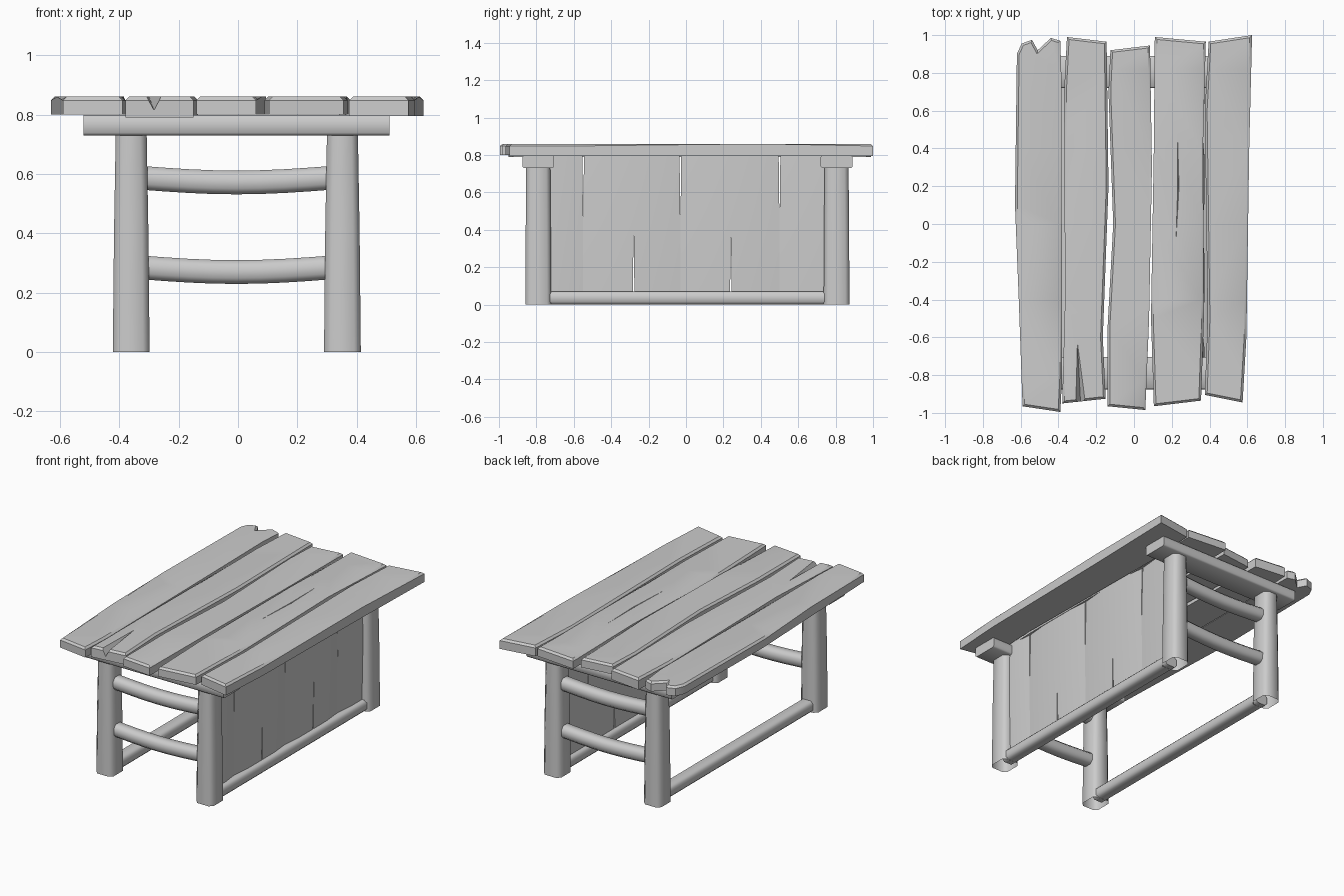
import bpy, bmesh, math
from mathutils import Vector

cube = bpy.data.objects.get("Cube")
if cube:
    bpy.data.objects.remove(cube, do_unlink=True)

wood = bpy.data.materials.new("grey_wood")
wood.use_nodes = True
GREY = (0.6, 0.6, 0.6, 1)
wood.diffuse_color = GREY
wood.node_tree.nodes["Principled BSDF"].inputs["Base Color"].default_value = GREY


def finish(bm, name, angle=50):
    bmesh.ops.recalc_face_normals(bm, faces=bm.faces)
    mesh = bpy.data.meshes.new(name)
    bm.to_mesh(mesh)
    bm.free()
    mesh.materials.append(wood)
    obj = bpy.data.objects.new(name, mesh)
    bpy.context.collection.objects.link(obj)
    smooth(obj, angle)
    return obj


def smooth(obj, angle):
    bpy.ops.object.select_all(action='DESELECT')
    obj.select_set(True)
    bpy.context.view_layer.objects.active = obj
    bpy.ops.object.shade_smooth_by_angle(angle=math.radians(angle))


def loft(rings, name, cap_start=True, cap_end=True, angle=50):
    """Skin a list of equal-length point rings."""
    bm = bmesh.new()
    rows = [[bm.verts.new(p) for p in ring] for ring in rings]
    n = len(rows[0])
    for a, b in zip(rows, rows[1:]):
        for i in range(n):
            j = (i + 1) % n
            bm.faces.new((a[i], a[j], b[j], b[i]))
    if cap_start:
        bm.faces.new(rows[0])
    if cap_end:
        bm.faces.new(rows[-1])
    return finish(bm, name, angle)


def chamfered(w, d, c):
    """Rectangle section with cut corners, half sizes w and d."""
    return [(w - c, -d), (w, -d + c), (w, d - c), (w - c, d),
            (c - w, d), (-w, d - c), (-w, c - d), (c - w, -d)]


def bar_x(name, x0, x1, y, z, hy, hz, sag=0, steps=1, c=0.02):
    rings = []
    for i in range(steps + 1):
        t = i / steps
        dz = -sag * math.sin(math.pi * t)
        rings.append([(x0 + (x1 - x0) * t, y + a, z + dz + b) for a, b in chamfered(hy, hz, c)])
    return loft(rings, name)


def plank(name, outline, bottom):
    """Tabletop board from its outline, with chamfered upper rim."""
    bm = bmesh.new()
    base = bm.faces.new([bm.verts.new((x, y, bottom)) for x, y in outline])
    ext = bmesh.ops.extrude_face_region(bm, geom=[base])
    verts = [g for g in ext["geom"] if isinstance(g, bmesh.types.BMVert)]
    for v in verts:
        v.co.z = 0.86
    rim = [e for e in bm.edges if all(v.co.z > 0.85 for v in e.verts)]
    bmesh.ops.bevel(bm, geom=rim, offset=0.012, segments=1, affect='EDGES')
    for y in (-0.82, -0.4, 0, 0.4, 0.82):
        bmesh.ops.bisect_plane(bm, geom=bm.verts[:] + bm.edges[:] + bm.faces[:],
                               plane_co=(0, y, 0), plane_no=(0, 1, 0))
    return finish(bm, name, 40)


def split(board, tip, end, width, depth):
    """Cut a tapering V crack into the top of a board."""
    tip, end = Vector((*tip, 0.861)), Vector((*end, 0.861))
    side = (end - tip).cross(Vector((0, 0, 1))).normalized() * width / 2
    up = Vector((0, 0, 0.03))
    bm = bmesh.new()
    pts = [tip, end - side, end + side, end - Vector((0, 0, depth))]
    pts += [tip + up, end - side + up, end + side + up]
    for p in pts:
        bm.verts.new(p)
    bmesh.ops.convex_hull(bm, input=bm.verts[:])
    cutter = finish(bm, "split_cutter")
    cutter.hide_render = True
    mod = board.modifiers.new("split", 'BOOLEAN')
    mod.operation, mod.solver, mod.object = 'DIFFERENCE', 'EXACT', cutter
    bpy.context.view_layer.objects.active = board
    bpy.ops.object.modifier_apply(modifier=mod.name)
    bpy.data.objects.remove(cutter, do_unlink=True)
    smooth(board, 40)


# Tabletop boards, right to left
plank("top_board_far_right", [
    (-.59, -.965), (-.39, -.995), (-.38, -.8), (-.385, .8), (-.39, .97), (-.44, .985),
    (-.51, .92), (-.54, .975), (-.595, .955), (-.62, .9), (-.63, .1), (-.61, -.4)], 0.8)
board = plank("top_board_right", [
    (-.38, -.95), (-.15, -.925), (-.165, -.6), (-.135, .2), (-.145, .965),
    (-.355, .99), (-.37, .7), (-.365, -.4)], 0.79)
split(board, (-.3, -.62), (-.28, -1), .06, .055)
plank("top_board_middle", [
    (-.14, -.965), (.06, -.985), (.08, -.5), (.095, .3), (.085, .945),
    (-.125, .92), (-.135, .7), (-.11, 0), (-.14, -.55)], 0.8)
board = plank("top_board_left", [
    (.105, -.965), (.355, -.935), (.37, -.5), (.365, .4), (.38, .965),
    (.11, .99), (.105, .4), (.09, -.5)], 0.8)
split(board, (.22, -.14), (.235, .2), .008, .01)
split(board, (.23, .5), (.235, .2), .008, .01)
plank("top_board_far_left", [
    (.375, -.905), (.575, -.945), (.595, -.6), (.61, .4), (.625, 1),
    (.395, .965), (.375, .6), (.39, -.5)], 0.795)

# Legs, hollow underneath, with crossbeams and sagging rungs at each end
for end, y in (("front", -.79), ("back", .805)):
    for side, x in (("right", -.36), ("left", .352)):
        rings = []
        for z, w, d in ((0, .062, .069), (.4, .058, .067), (.745, .052, .064)):
            rings.append([(x + a, y + b, z) for a, b in chamfered(w, d, .022)])
        loft(rings, f"{end}_{side}_leg", cap_start=False)
    bar_x(f"{end}_crossbeam", -.52, .51, y, .764, .085, .034, c=.008)
    for level, z in (("lower", .285), ("upper", .587)):
        bar_x(f"{end}_{level}_rung", -.33, .32, y, z, .042, .04, sag=.016, steps=8)

# Floor rails along both sides
for side, x in (("right", -.355), ("left", .355)):
    rings = [[(x + a, y, .036 + b) for a, b in chamfered(.042, .035, .014)] for y in (-.76, .77)]
    loft(rings, f"{side}_floor_rail")

# Upright siding boards on the left side, each slightly turned
seams = (-.75, -.55, -.28, -.03, .24, .5, .77)
for i, (y0, y1) in enumerate(zip(seams, seams[1:])):
    lean = .012 if i % 2 else -.012
    rings = []
    for z, x in ((.05, .352), (.42, .358), (.8, .352)):
        skew = .012 * (z - .42) * (1 if i % 2 else -1)
        rings.append([(x - .012, y0 + skew, z), (x + .008 - lean / 2, y0 + skew, z),
                      (x + .014, (y0 + y1) / 2, z), (x + .008 + lean / 2, y1 + skew, z),
                      (x - .012, y1 + skew, z)])
    loft(rings, f"siding_board_{i + 1}")
